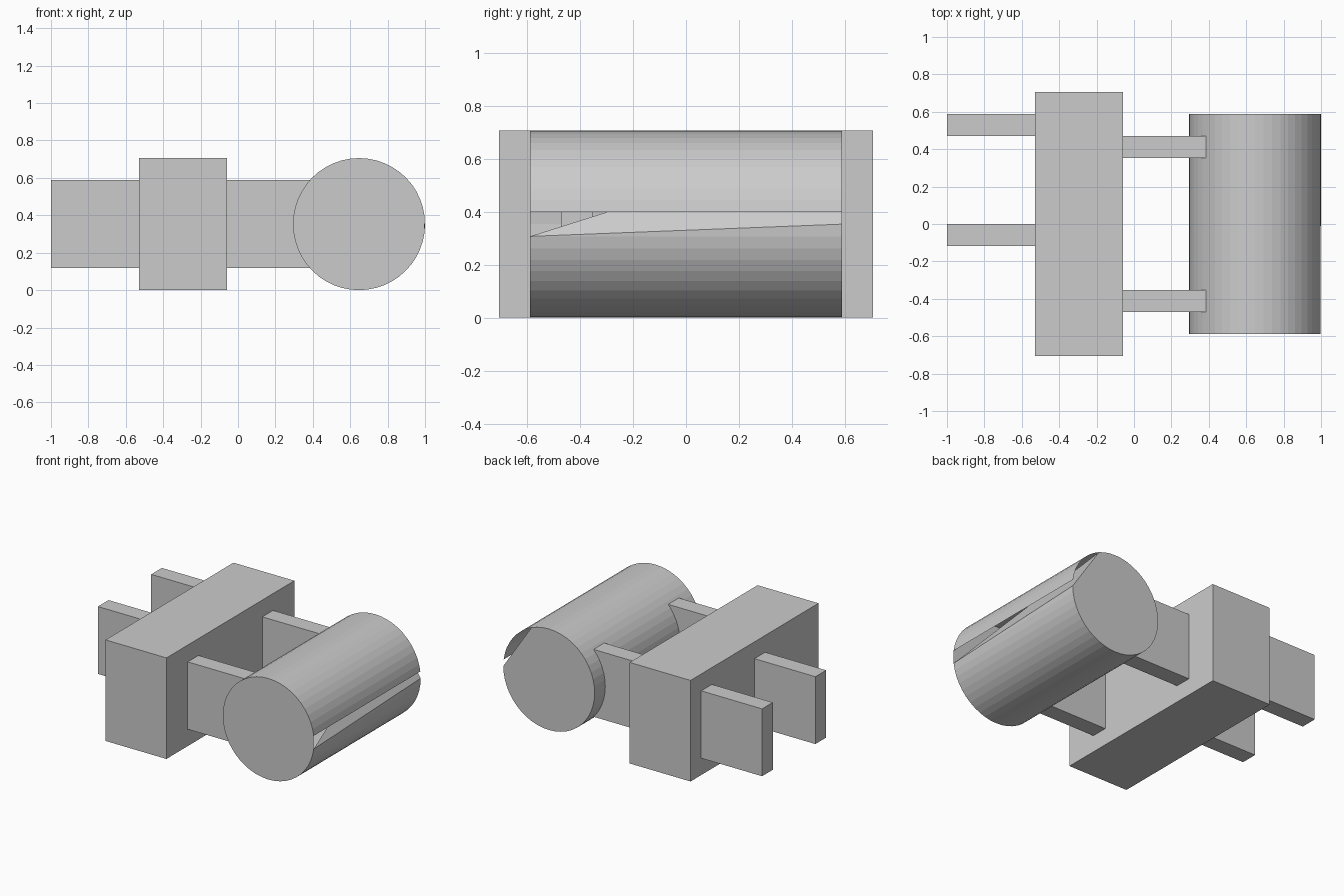
import bpy, bmesh, math

if "Cube" in bpy.data.objects:
    bpy.data.objects.remove(bpy.data.objects["Cube"])

U = 2 / 17  # the model sits on a regular grid of this size


def make_object(name, bm):
    me = bpy.data.meshes.new(name)
    bm.to_mesh(me)
    bm.free()
    ob = bpy.data.objects.new(name, me)
    bpy.context.collection.objects.link(ob)
    return ob


def box(name, x, y, z):
    # box from (min, max) ranges in grid units; x counts from the left end
    bm = bmesh.new()
    bmesh.ops.create_cube(bm, size=1)
    for v in bm.verts:
        v.co = [(r[0] if c < 0 else r[1]) * U for r, c in zip((x, y, z), v.co)]
        v.co.x -= 1
    return make_object(name, bm)


# central block and the flat plates on both sides
box("main_block", (4, 8), (-6, 6), (0, 6))
for i, y in enumerate((-1, 4)):
    box(f"left_plate_{i + 1}", (0, 4), (y, y + 1), (1, 5))
for i, y in enumerate((-4, 3)):
    box(f"right_plate_{i + 1}", (8, 12), (y, y + 1), (1, 5))

# drum lying along y, with a slit in its outer side
N = 48
bm = bmesh.new()


def ring(y):
    return [bm.verts.new((14 * U - 1 + 3 * U * math.cos(2 * math.pi * i / N), y * U,
                          3 * U + 3 * U * math.sin(2 * math.pi * i / N)))
            for i in range(N)]


front, back = ring(-5), ring(5)
for i in range(1, N - 1):
    bm.faces.new((front[i], front[i + 1], back[i + 1], back[i]))
# lower lip of the slit and the slanted inner flap
bm.faces.new((front[N - 1], back[0], back[N - 1]))
bm.faces.new((front[N - 1], back[9], back[0]))
# end caps; the back one is cut off by a chord
bm.faces.new([front[i] for i in range(1, N)])
bm.faces.new([back[0]] + [back[i] for i in range(N - 1, 8, -1)])
bm.verts.remove(front[0])
make_object("drum", bm)
